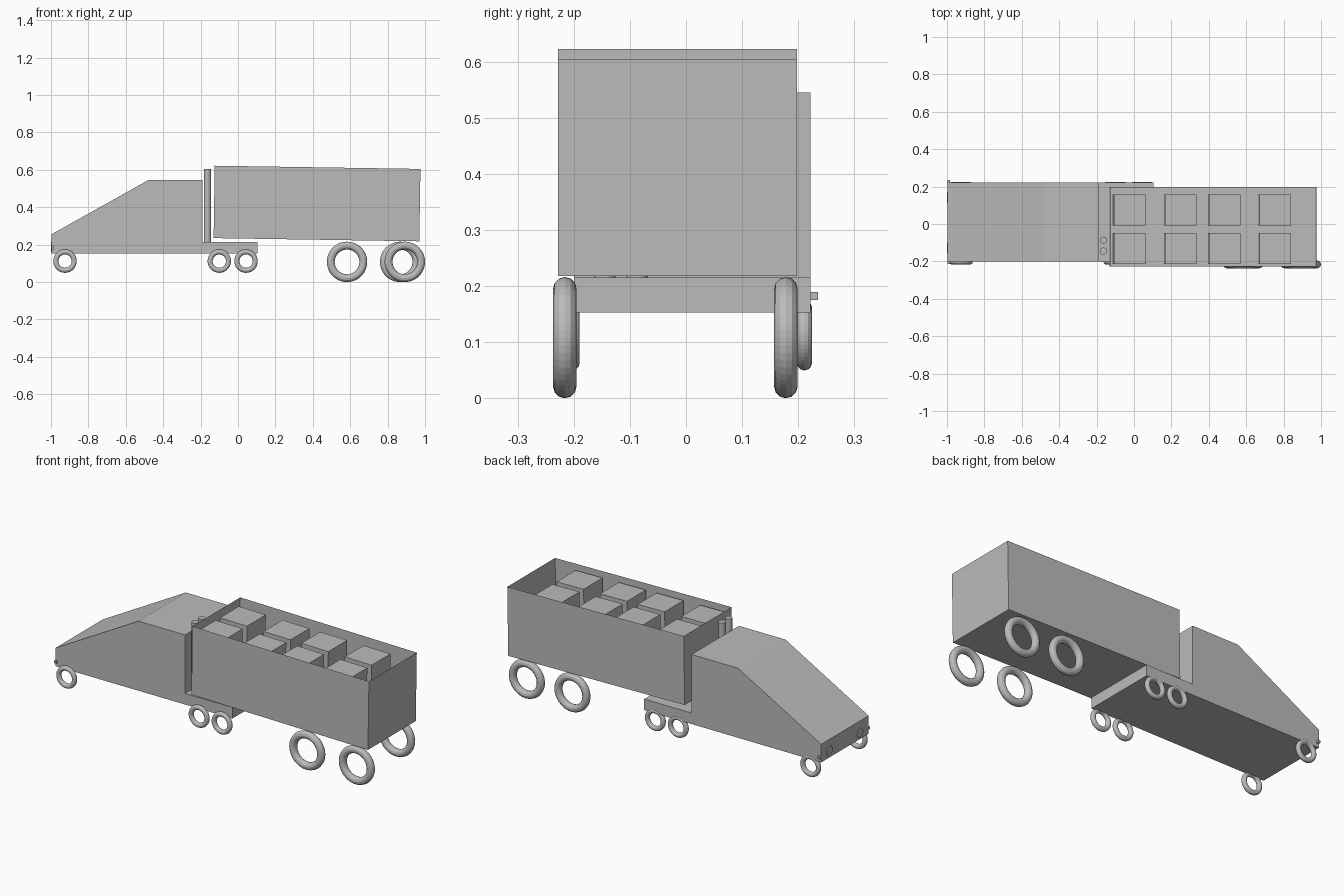
import bpy, bmesh, math
from mathutils import Matrix, Vector

if "Cube" in bpy.data.objects:
    bpy.data.objects.remove(bpy.data.objects["Cube"])

grey = bpy.data.materials.new("plain_grey")
grey.diffuse_color = (0.5, 0.5, 0.5, 1)
grey.use_nodes = True
grey.node_tree.nodes["Principled BSDF"].inputs["Base Color"].default_value = grey.diffuse_color


def add_mesh(name, bm):
    bmesh.ops.recalc_face_normals(bm, faces=bm.faces)
    me = bpy.data.meshes.new(name)
    bm.to_mesh(me)
    bm.free()
    me.materials.append(grey)
    ob = bpy.data.objects.new(name, me)
    bpy.context.collection.objects.link(ob)
    return ob


def box(name, lo, hi, matrix=Matrix(), open_top=False):
    lo, hi = Vector(lo), Vector(hi)
    bm = bmesh.new()
    bmesh.ops.create_cube(bm, size=1)
    bmesh.ops.scale(bm, vec=hi - lo, verts=bm.verts)
    bmesh.ops.translate(bm, vec=(lo + hi) / 2, verts=bm.verts)
    if open_top:
        top = [f for f in bm.faces if f.normal.z > 0.9]
        bmesh.ops.delete(bm, geom=top, context='FACES_ONLY')
    ob = add_mesh(name, bm)
    ob.matrix_world = matrix
    return ob


def ring(name, loc, major, minor, rot):
    bpy.ops.mesh.primitive_torus_add(major_segments=48, minor_segments=12, location=loc,
                                     rotation=rot, major_radius=major, minor_radius=minor)
    ob = bpy.context.object
    ob.name = name
    ob.data.materials.append(grey)


# Cab: sloped wedge body extruded across the width, on a flat chassis
bm = bmesh.new()
profile = [(-0.998, 0.215), (-0.998, 0.255), (-0.48, 0.545), (-0.19, 0.545), (-0.19, 0.215)]
face = bm.faces.new([bm.verts.new((x, -0.2, z)) for x, z in profile])
ext = bmesh.ops.extrude_face_region(bm, geom=[face], use_keep_orig=True)
bmesh.ops.translate(bm, vec=(0, 0.422, 0),
                    verts=[v for v in ext["geom"] if isinstance(v, bmesh.types.BMVert)])
add_mesh("cab_body", bm)
box("cab_chassis", (-0.998, -0.2, 0.153), (0.105, 0.222, 0.215))

# Exhaust stacks behind the cab
for i, y in enumerate((-0.087, -0.145)):
    bpy.ops.mesh.primitive_cylinder_add(vertices=32, radius=0.019, depth=0.39,
                                        location=(-0.164, y, 0.41))
    bpy.context.object.name = f"exhaust_stack_{i}"
    bpy.context.object.data.materials.append(grey)

# Open trailer, pitched down slightly towards its rear
tilt = Matrix.Translation((0.4225, -0.015, 0.42)) @ Matrix.Rotation(0.0155, 4, 'Y')
box("trailer_bin", (-0.55, -0.213, -0.1935), (0.55, 0.213, 0.1935), tilt, open_top=True)

# Two rows of cargo crates in the trailer
for i, x in enumerate((-0.447, -0.175, 0.06, 0.33)):
    for j, y in enumerate((0.09, -0.116)):
        box(f"crate_{i}_{j}", (x - 0.084, y - 0.084, -0.19), (x + 0.084, y + 0.084, 0.163), tilt)

# Wheels
upright = (math.pi / 2, 0, 0)
for i, x in enumerate((-0.925, -0.1, 0.043)):
    for j, y in enumerate((-0.203, 0.211)):
        ring(f"cab_wheel_{i}_{j}", (x, y, 0.112), 0.049, 0.0135, upright)
for name, x, y in (("front_near", 0.583, -0.216), ("front_far", 0.583, 0.178),
                   ("rear_near", 0.892, -0.216), ("rear_far", 0.867, 0.178)):
    ring("trailer_wheel_" + name, (x, y, 0.108), 0.087, 0.021, upright)

# Headlight rings and small side lamps at the nose
for i, y in enumerate((0.142, -0.127)):
    ring(f"headlight_{i}", (-0.996, y, 0.186), 0.026, 0.004, (0, math.pi / 2, 0))
for i, y in enumerate((0.222, -0.213)):
    box(f"side_lamp_{i}", (-0.998, y, 0.175), (-0.984, y + 0.013, 0.189))
